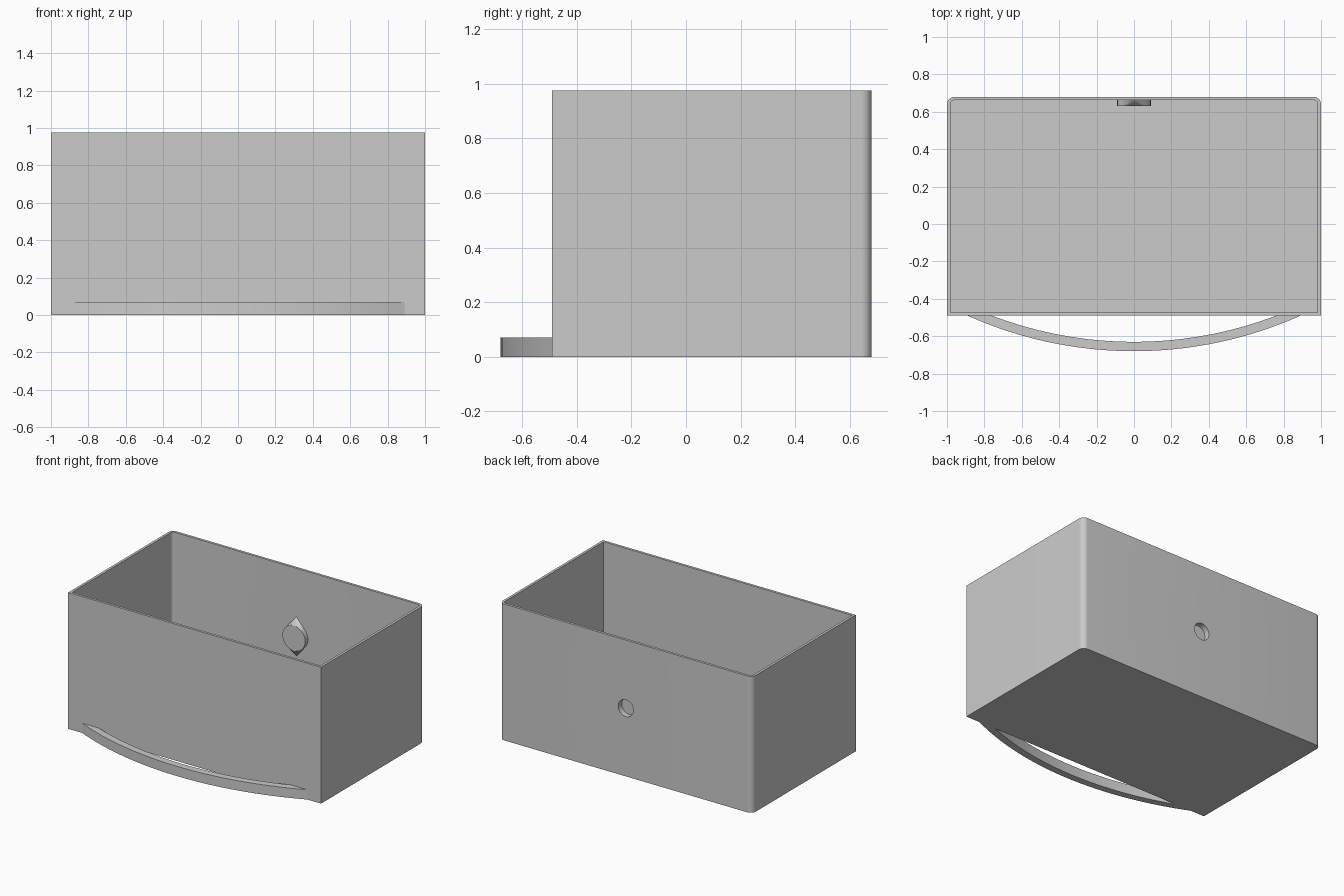
import bpy, bmesh
from math import sin, cos, asin, pi

default = bpy.data.objects.get("Cube")
if default:
    bpy.data.objects.remove(default, do_unlink=True)

FRONT, BACK, HEIGHT = -0.49, 0.68, 0.975
WALL, FLOOR = 0.018, 0.018
MID_Z = HEIGHT / 2

grey = bpy.data.materials.new("plain grey")
grey.use_nodes = True
colour = (0.6, 0.6, 0.6, 1)
grey.diffuse_color = colour
grey.node_tree.nodes["Principled BSDF"].inputs["Base Color"].default_value = colour


def make_object(name, bm):
    bmesh.ops.recalc_face_normals(bm, faces=bm.faces)
    mesh = bpy.data.meshes.new(name)
    bm.to_mesh(mesh)
    bm.free()
    obj = bpy.data.objects.new(name, mesh)
    bpy.context.collection.objects.link(obj)
    mesh.materials.append(grey)
    return obj


def prism(name, outline, start, depth, axis="z"):
    """Extrude a flat outline along z, or an x-z outline along y."""
    bm = bmesh.new()
    if axis == "z":
        verts = [bm.verts.new((a, b, start)) for a, b in outline]
        push = (0, 0, depth)
    else:
        verts = [bm.verts.new((a, start, b)) for a, b in outline]
        push = (0, depth, 0)
    face = bm.faces.new(verts)
    top = bmesh.ops.extrude_face_region(bm, geom=[face], use_keep_orig=True)["geom"]
    moved = [v for v in top if isinstance(v, bmesh.types.BMVert)]
    bmesh.ops.translate(bm, verts=moved, vec=push)
    return make_object(name, bm)


def tray_outline(inset, radius):
    """Rectangle with square front corners and rounded back corners."""
    x, y = 1 - inset, BACK - inset
    arc = [(x - radius + radius * cos(i * pi / 16),
            y - radius + radius * sin(i * pi / 16)) for i in range(9)]
    right = [(x, FRONT + inset)] + arc
    return right + [(-a, b) for a, b in reversed(right)]


def circle(radius, count=48):
    return [(radius * cos(2 * pi * i / count), MID_Z + radius * sin(2 * pi * i / count))
            for i in range(count)]


def cut(obj, cutter):
    mod = obj.modifiers.new("cut", "BOOLEAN")
    mod.operation, mod.solver, mod.object = "DIFFERENCE", "EXACT", cutter
    bpy.context.view_layer.objects.active = obj
    bpy.ops.object.modifier_apply(modifier=mod.name)


def smooth(obj):
    bpy.ops.object.select_all(action="DESELECT")
    obj.select_set(True)
    bpy.context.view_layer.objects.active = obj
    bpy.ops.object.shade_smooth_by_angle(angle=pi / 6)


# Open tray
tray = prism("tray", tray_outline(0, 0.04), 0, HEIGHT)
cavity = prism("cavity_cutter", tray_outline(WALL, 0.04 - WALL), FLOOR, HEIGHT)
cut(tray, cavity)

# Socket boss: round face tapering to points above and below at the wall
bm = bmesh.new()
inner_wall = BACK - WALL
for y in (0.63, inner_wall):
    for x, z in circle(0.09):
        bm.verts.new((x, y, z))
for side in (1, -1):
    bm.verts.new((0, inner_wall, MID_Z + side * 0.14))
bmesh.ops.convex_hull(bm, input=bm.verts)
bmesh.ops.dissolve_limit(bm, angle_limit=0.01, verts=bm.verts, edges=bm.edges)
boss = make_object("socket_boss", bm)

# Blind round socket, opening in the back wall
socket = prism("socket_cutter", circle(0.06), 0.64, 0.1, "y")
for part in (tray, boss):
    cut(part, socket)
for cutter in (cavity, socket):
    bpy.data.objects.remove(cutter, do_unlink=True)

# Curved pull handle at the foot of the front
CENTRE_Y = 1.5


def handle_arc(radius, count=32):
    end = asin((1 - ((CENTRE_Y - FRONT) / radius) ** 2) ** 0.5)
    return [(radius * sin(end * (2 * i / count - 1)),
             CENTRE_Y - radius * cos(end * (2 * i / count - 1))) for i in range(count + 1)]


handle = prism("pull_handle", handle_arc(2.18) + handle_arc(2.13)[::-1], 0, 0.07)

for part in (tray, boss, handle):
    smooth(part)
